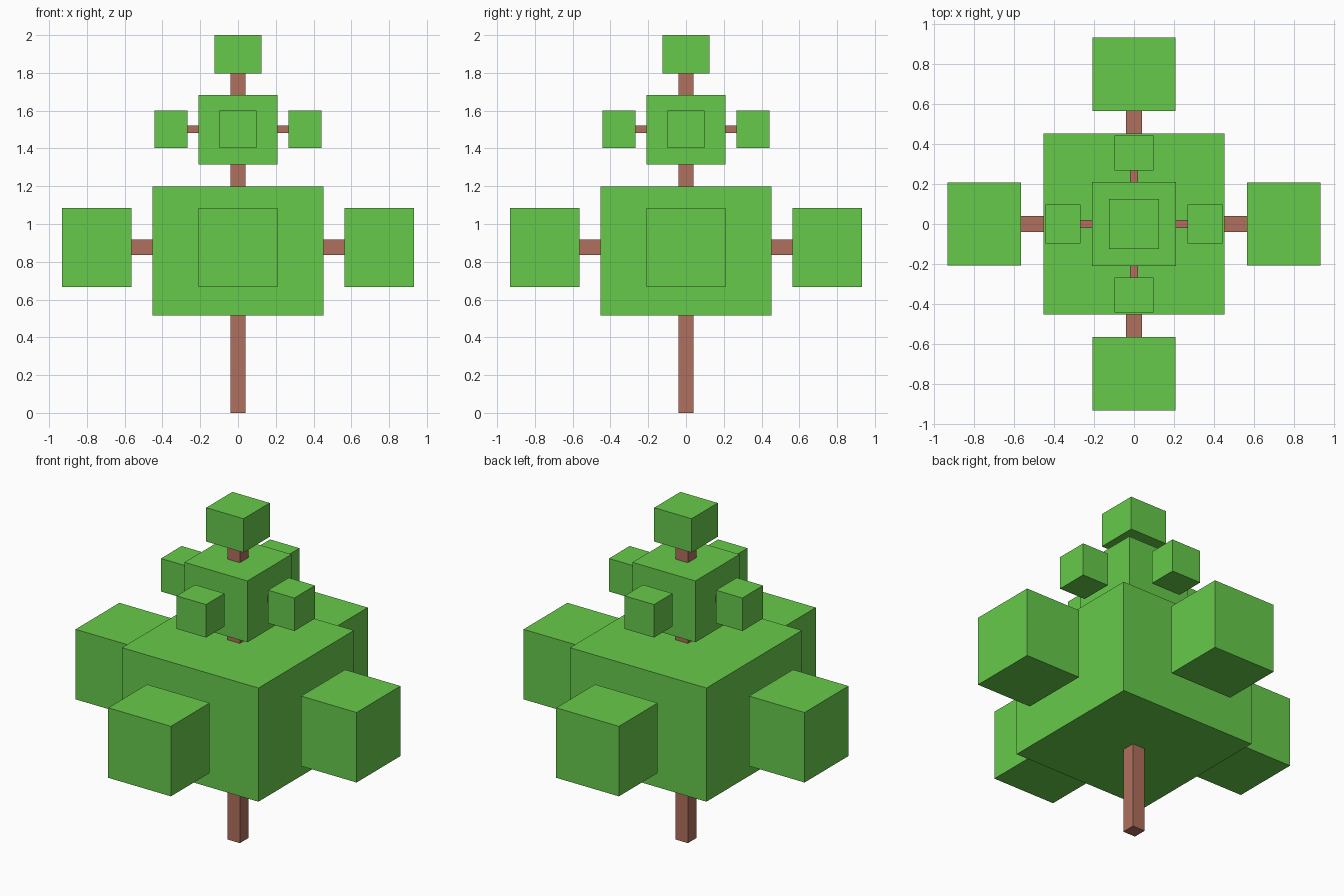
import bpy
from math import pi
from mathutils import Matrix

if "Cube" in bpy.data.objects:
    bpy.data.objects.remove(bpy.data.objects["Cube"])


def material(name, color):
    mat = bpy.data.materials.new(name)
    mat.diffuse_color = (*color, 1)
    mat.use_nodes = True
    mat.node_tree.nodes["Principled BSDF"].inputs["Base Color"].default_value = mat.diffuse_color
    return mat


LEAF = material("leaf_green", (0.135, 0.59, 0.07))
BARK = material("bark_brown", (0.43, 0.16, 0.11))


def box(name, lo, hi, mat, turn=0.0):
    """Box between two corners, turned about the trunk axis."""
    size = [b - a for a, b in zip(lo, hi)]
    mid = [(a + b) / 2 for a, b in zip(lo, hi)]
    bpy.ops.mesh.primitive_cube_add(size=1)
    ob = bpy.context.object
    ob.name = name
    ob.data.transform(Matrix.Translation(mid) @ Matrix.Diagonal((*size, 1)))
    ob.rotation_euler.z = turn
    ob.data.materials.append(mat)
    return ob


def block(name, half, z0, z1, mat):
    return box(name, (-half, -half, z0), (half, half, z1), mat)


# Trunk and the three foliage blocks stacked on it
block("trunk", 0.041, 0, 1.82, BARK)
block("lower_crown", 0.453, 0.516, 1.198, LEAF)
block("upper_crown", 0.209, 1.314, 1.682, LEAF)
block("top_crown", 0.124, 1.797, 2.0, LEAF)


def side_tufts(tier, inner, outer, half, z0, z1, twig, twig_z0, twig_z1):
    """Four branches with foliage blocks around the trunk."""
    for i, side in enumerate(("right", "back", "left", "front")):
        turn = i * pi / 2
        box(f"{tier}_{side}_branch", (0.03, -twig, twig_z0),
            (inner + 0.02, twig, twig_z1), BARK, turn)
        box(f"{tier}_{side}_foliage", (inner, -half, z0),
            (outer, half, z1), LEAF, turn)


# Side branches of both tiers
side_tufts("lower", 0.565, 0.933, 0.208, 0.666, 1.086, 0.041, 0.837, 0.918)
side_tufts("upper", 0.268, 0.443, 0.098, 1.402, 1.6, 0.02, 1.482, 1.521)
